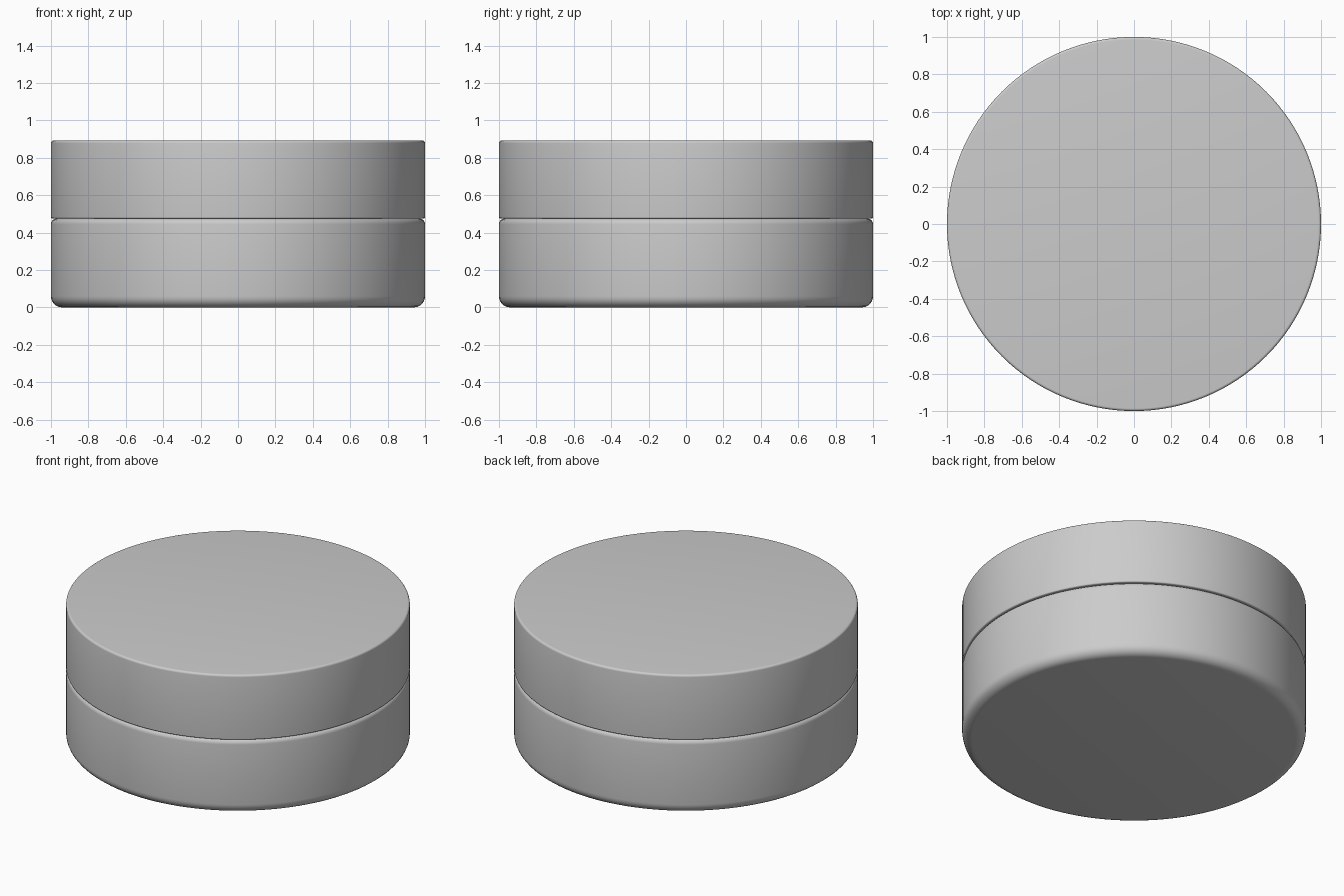
import bpy, bmesh
from math import sin, cos, pi, radians

if "Cube" in bpy.data.objects:
    bpy.data.objects.remove(bpy.data.objects["Cube"])

SEGMENTS = 128


def rounded_disc(name, z0, z1, radius, r_bottom, r_top, steps=6):
    """Solid disc with separately rounded bottom and top rims."""
    profile = []
    for i in range(steps + 1):
        a = -pi / 2 + pi / 2 * i / steps
        profile.append((radius - r_bottom + r_bottom * cos(a),
                        z0 + r_bottom + r_bottom * sin(a)))
    for i in range(steps + 1):
        a = pi / 2 * i / steps
        profile.append((radius - r_top + r_top * cos(a),
                        z1 - r_top + r_top * sin(a)))

    bm = bmesh.new()
    rings = [[bm.verts.new((r * cos(2 * pi * k / SEGMENTS),
                            r * sin(2 * pi * k / SEGMENTS), z))
              for k in range(SEGMENTS)] for r, z in profile]
    for low, high in zip(rings, rings[1:]):
        for k in range(SEGMENTS):
            n = (k + 1) % SEGMENTS
            bm.faces.new((low[k], low[n], high[n], high[k]))
    bm.faces.new(rings[0][::-1])
    bm.faces.new(rings[-1])

    mesh = bpy.data.meshes.new(name)
    bm.to_mesh(mesh)
    bm.free()
    obj = bpy.data.objects.new(name, mesh)
    bpy.context.collection.objects.link(obj)
    bpy.ops.object.select_all(action='DESELECT')
    obj.select_set(True)
    bpy.context.view_layer.objects.active = obj
    bpy.ops.object.shade_smooth_by_angle(angle=radians(30))
    return obj


# Lower container with a soft bottom rim
rounded_disc("container_base", 0.0, 0.475, 1.0, 0.06, 0.03)

# Lid resting on the base, with crisper edges; the seam forms between them
rounded_disc("container_lid", 0.475, 0.892, 1.0, 0.008, 0.014)
